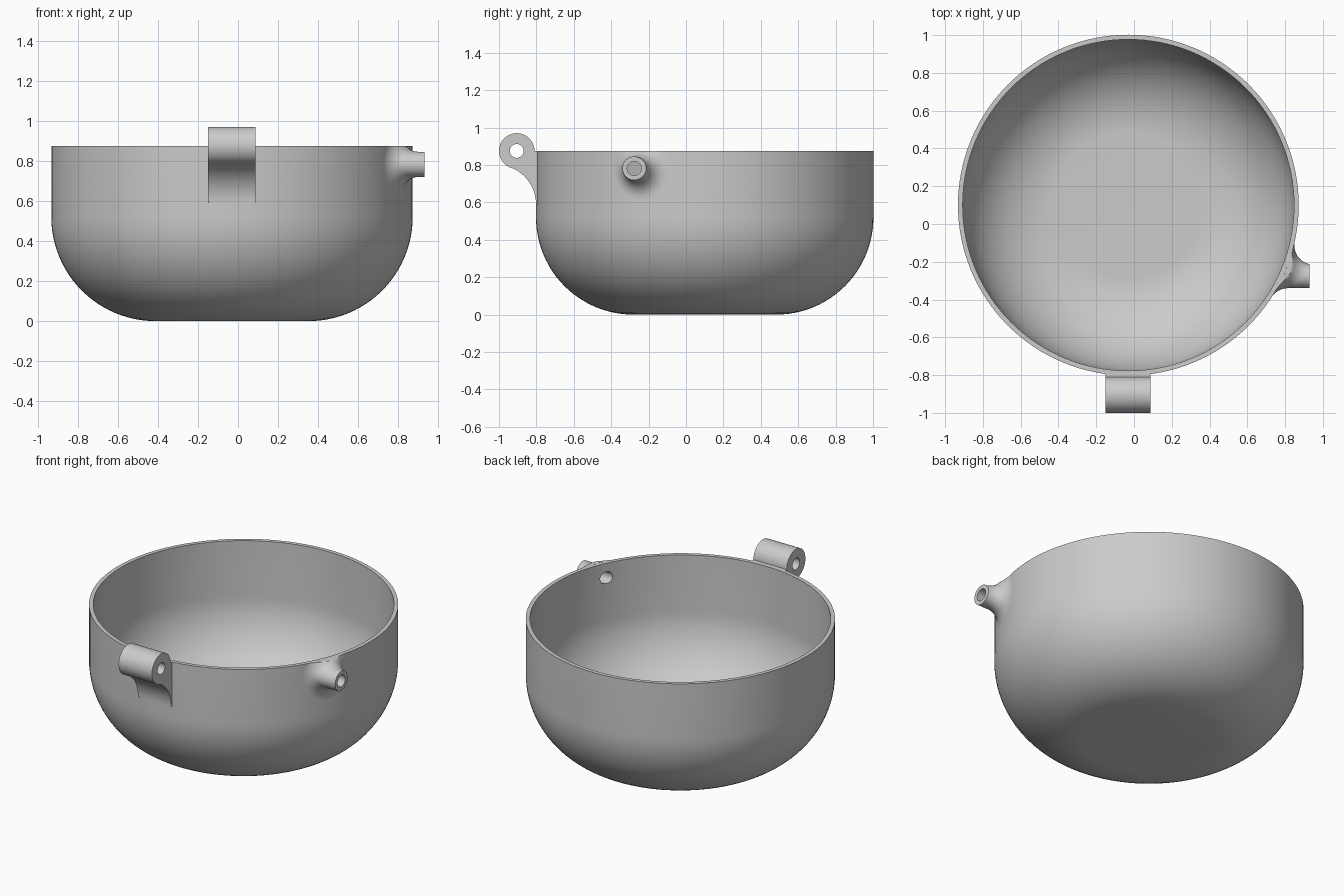
import bpy, bmesh
from math import sin, cos, pi, sqrt, radians
from mathutils import Vector, Matrix

if "Cube" in bpy.data.objects:
    bpy.data.objects.remove(bpy.data.objects["Cube"])

grey = bpy.data.materials.new("plain_grey")
grey.use_nodes = True
colour = (0.6, 0.6, 0.6, 1)
grey.diffuse_color = colour
grey.node_tree.nodes["Principled BSDF"].inputs["Base Color"].default_value = colour

# Main dimensions
CX, CY = -0.03, 0.10
RADIUS, HEIGHT, FILLET, WALL = 0.902, 0.875, 0.52, 0.025


def finish(bm, name):
    bmesh.ops.remove_doubles(bm, verts=bm.verts, dist=1e-5)
    bmesh.ops.recalc_face_normals(bm, faces=bm.faces)
    mesh = bpy.data.meshes.new(name)
    bm.to_mesh(mesh)
    bm.free()
    mesh.materials.append(grey)
    obj = bpy.data.objects.new(name, mesh)
    bpy.context.collection.objects.link(obj)
    return obj


def select(obj):
    bpy.ops.object.select_all(action='DESELECT')
    obj.select_set(True)
    bpy.context.view_layer.objects.active = obj


def smooth(obj):
    select(obj)
    bpy.ops.object.shade_smooth_by_angle(angle=radians(35))


def drill(obj, centre, radius, depth):
    """Cut a round hole along x."""
    bpy.ops.mesh.primitive_cylinder_add(vertices=48, radius=radius, depth=depth,
                                        location=centre, rotation=(0, pi / 2, 0))
    cutter = bpy.context.object
    cutter.hide_render = True
    cutter.data.materials.append(grey)
    mod = obj.modifiers.new("hole", 'BOOLEAN')
    mod.operation, mod.solver, mod.object = 'DIFFERENCE', 'EXACT', cutter
    select(obj)
    bpy.ops.object.modifier_apply(modifier=mod.name)
    bpy.data.objects.remove(cutter)


def arc(cy, cz, r, start, end, steps):
    angles = [radians(start + (end - start) * i / steps) for i in range(steps + 1)]
    return [(cy + r * cos(a), cz + r * sin(a)) for a in angles]


# Bowl: lathed shell with a flat floor, rounded lower corner and straight wall
flat = RADIUS - FILLET
profile = [(0, 0)] + arc(flat, FILLET, FILLET, -90, 0, 24) + [(RADIUS, HEIGHT)]
profile += [(RADIUS - WALL, HEIGHT)]
profile += arc(flat, FILLET, FILLET - WALL, 0, -90, 24) + [(0, WALL)]
bm = bmesh.new()
verts = [bm.verts.new((CX + r, CY, z)) for r, z in profile]
edges = [bm.edges.new(pair) for pair in zip(verts, verts[1:])]
bmesh.ops.spin(bm, geom=verts + edges, cent=(CX, CY, 0), axis=(0, 0, 1),
               angle=2 * pi, steps=128)
bowl = finish(bm, "bowl")

# Spout: tube along x, blended onto the wall with a rolling-ball fillet
SY, SZ, TIP, OUTER, BORE, BLEND = -0.277, 0.782, 0.93, 0.063, 0.038, 0.10
SEGMENTS, STEPS = 64, 12
drill(bowl, (0.8, SY, SZ), BORE, 0.4)


def spout_line(angle):
    """Points from the wall, over the fillet and tip, back through the bore."""
    radial = Vector((0, cos(angle), sin(angle)))
    base = Vector((CX, CY, 0))
    off = Vector((0, SY - CY, SZ)) + radial * (OUTER + BLEND)
    ball = off + Vector((sqrt((RADIUS + BLEND) ** 2 - off.y ** 2), 0, 0))
    to_wall = -Vector((ball.x, ball.y, 0)).normalized()
    line = []
    for i in range(STEPS + 1):
        line.append(base + ball + to_wall.slerp(-radial, i / STEPS) * BLEND)
    centre = Vector((TIP, SY, SZ))
    bore = centre + radial * BORE
    inside = bore.copy()
    inside.x = CX + sqrt((RADIUS - WALL) ** 2 - (bore.y - CY) ** 2)
    line += [centre + radial * OUTER, bore, inside]
    for p in line:
        p.x, p.z = min(p.x, TIP), min(p.z, HEIGHT)
    return line


bm = bmesh.new()
lines = [[bm.verts.new(p) for p in spout_line(2 * pi * k / SEGMENTS)]
         for k in range(SEGMENTS)]
for k, line in enumerate(lines):
    after = lines[(k + 1) % SEGMENTS]
    for i in range(len(line) - 1):
        bm.faces.new((line[i], line[i + 1], after[i + 1], after[i]))
bmesh.ops.dissolve_degenerate(bm, dist=1e-5, edges=bm.edges)
spout = finish(bm, "spout")

# Hinge knuckle: round barrel with a concave web running down the wall
KY, KZ, KR, WEB = -0.905, 0.875, 0.095, 0.211
wall_y = CY - RADIUS
outline = arc(KY, KZ, KR, 0, 248.7, 40)
outline += arc(wall_y - WEB, 0.59, WEB, 68.7, 0, 16)[1:]
outline += [(wall_y + 0.012, 0.59), (wall_y + 0.012, KZ)]
bm = bmesh.new()
face = bm.faces.new([bm.verts.new((-0.15, y, z)) for y, z in outline])
side = bmesh.ops.extrude_face_region(bm, geom=[face])
bmesh.ops.translate(bm, vec=(0.237, 0, 0),
                    verts=[v for v in side["geom"] if isinstance(v, bmesh.types.BMVert)])
hinge = finish(bm, "hinge_knuckle")
drill(hinge, (CX, KY, KZ), 0.037, 0.5)

for part in (bowl, spout, hinge):
    smooth(part)
